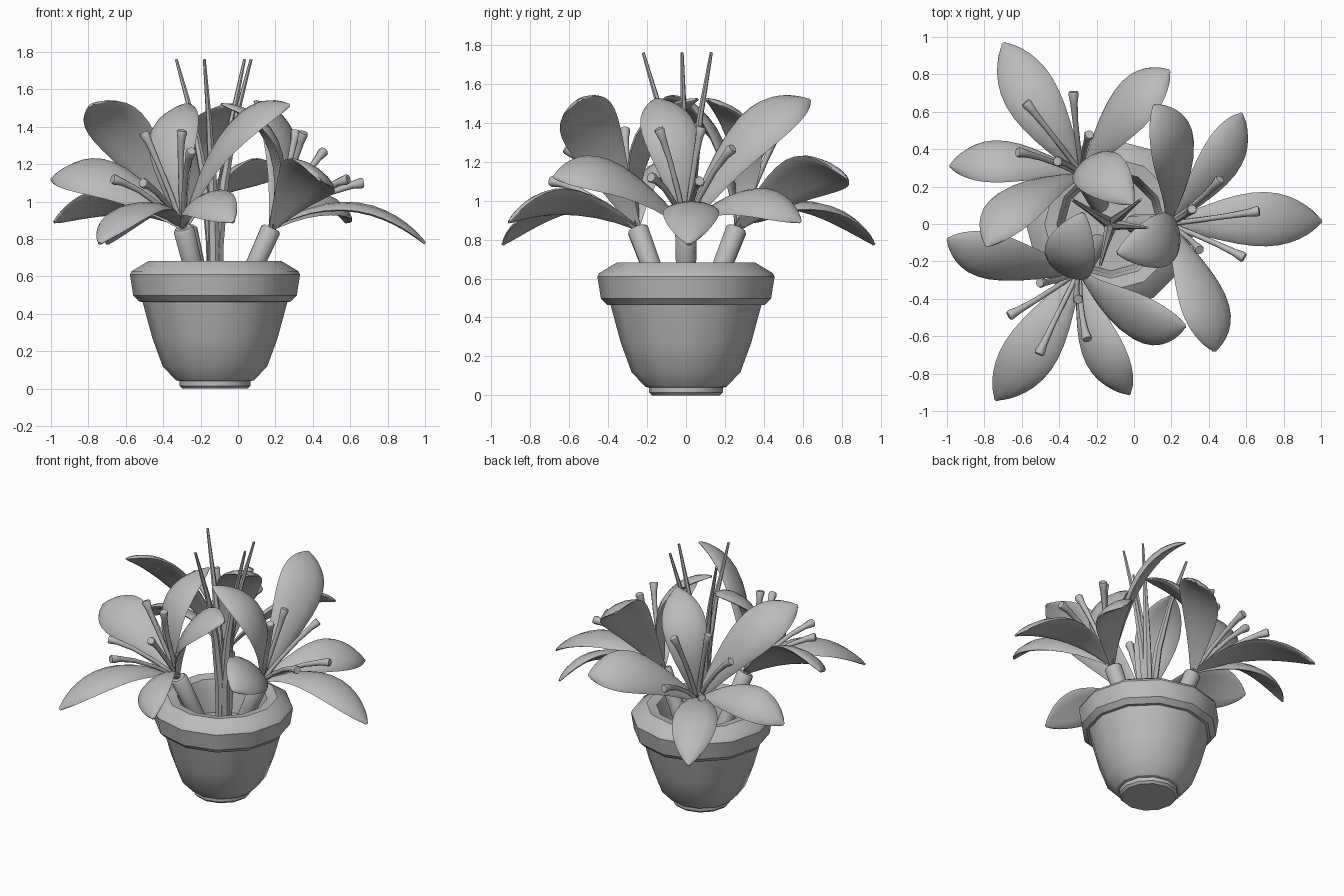
import bpy, bmesh
from math import sin, cos, pi, radians
from mathutils import Vector, Matrix

cube = bpy.data.objects.get("Cube")
if cube:
    bpy.data.objects.remove(cube, do_unlink=True)

grey = bpy.data.materials.new("plain grey")
grey.use_nodes = True
grey.diffuse_color = (0.5, 0.5, 0.5, 1)
grey.node_tree.nodes["Principled BSDF"].inputs["Base Color"].default_value = (0.5, 0.5, 0.5, 1)

CENTRE = Vector((-0.123, 0, 0))
AXIS = Vector((0.58, 0, 0.81)).normalized()


def loft(name, rings, angle=50):
    """Skin a list of closed rings of points and cap both ends."""
    bm = bmesh.new()
    loops = [[bm.verts.new(p) for p in ring] for ring in rings]
    n = len(loops[0])
    for a, b in zip(loops, loops[1:]):
        for i in range(n):
            j = (i + 1) % n
            bm.faces.new((a[i], a[j], b[j], b[i]))
    bm.faces.new(loops[0][::-1])
    bm.faces.new(loops[-1])
    bmesh.ops.recalc_face_normals(bm, faces=bm.faces)
    mesh = bpy.data.meshes.new(name)
    bm.to_mesh(mesh)
    bm.free()
    mesh.materials.append(grey)
    ob = bpy.data.objects.new(name, mesh)
    bpy.context.collection.objects.link(ob)
    bpy.ops.object.select_all(action='DESELECT')
    ob.select_set(True)
    bpy.context.view_layer.objects.active = ob
    bpy.ops.object.shade_smooth_by_angle(angle=radians(angle))
    return ob


def bezier(start, mid, end, t):
    """Quadratic curve that passes through mid at its middle."""
    ctrl = 2 * mid - (start + end) / 2
    point = start * (1 - t) ** 2 + ctrl * 2 * t * (1 - t) + end * t * t
    tangent = (ctrl - start) * (1 - t) + (end - ctrl) * t
    return point, tangent.normalized()


def tube(name, start, mid, end, radii, sides=8):
    start, mid, end = Vector(start), Vector(mid), Vector(end)
    rings = []
    for t, r in radii:
        p, d = bezier(start, mid, end, t)
        u = d.cross(Vector((0.3, 1, 0))).normalized()
        v = d.cross(u)
        rings.append([p + r * (u * cos(2 * pi * i / sides) + v * sin(2 * pi * i / sides))
                      for i in range(sides)])
    return loft(name, rings)


def petal(name, start, mid, end, half_width, steps=14, sides=12):
    """Leaf shape with a narrow base, a blunt tip and slightly drooping edges."""
    start, mid, end = Vector(start), Vector(mid), Vector(end)
    side = (end - start).cross(AXIS).normalized()
    rings = []
    for k in range(steps + 1):
        t = sin(k / steps * pi / 2)
        p, d = bezier(start, mid, end, t)
        normal = side.cross(d).normalized()
        swell = sin(pi * min(t, 0.993) ** 1.45) ** 0.68
        w = half_width * (0.14 * (1 - t) + swell)
        thick = 0.005 + 0.021 * swell
        ring = []
        for i in range(sides):
            a = 2 * pi * i / sides
            droop = w * (0.06 - 0.14 * cos(a) ** 2)
            ring.append(p + side * w * cos(a) + normal * (thick * sin(a) + droop))
        rings.append(ring)
    return loft(name, rings, 80)


# Pot: turned outline from the foot, over the rim and down to the soil
outline = [(0.175, 0), (0.19, 0.015), (0.19, 0.04), (0.21, 0.045), (0.28, 0.12),
           (0.335, 0.27), (0.387, 0.463), (0.405, 0.465), (0.437, 0.497), (0.455, 0.61),
           (0.445, 0.628), (0.355, 0.682), (0.29, 0.67), (0.27, 0.62), (0.25, 0.45)]
loft("pot", [[CENTRE + Vector((r * cos(pi * i / 6), r * sin(pi * i / 6), z)) for i in range(12)]
             for r, z in outline], 32)

# One flower: stem, five petals and five stamens
base = (0.18, 0, 0.86)
flower = [tube("flower_stem", (0.0, 0, 0.44), (0.09, 0, 0.66), base,
               [(0, 0.05), (0.5, 0.052), (0.97, 0.056), (1, 0.045)], 10)]
petals = {
    "outer_petal": ((0.61, 0.025, 0.965), (1.0, 0.015, 0.775), 0.138),
    "left_petal": ((0.44, 0.3, 1.0), (0.575, 0.59, 0.89), 0.125),
    "right_petal": ((0.36, -0.36, 1.12), (0.43, -0.68, 1.12), 0.15),
    "inner_petal": ((0.19, -0.07, 1.3), (-0.09, -0.155, 1.52), 0.135),
    "upper_petal": ((0.23, 0.33, 1.335), (0.105, 0.635, 1.515), 0.148),
}
for name, (mid, tip, width) in petals.items():
    flower.append(petal(name, base, mid, tip, width))

heads = [(0.67, 0.07, 1.1), (0.46, 0.24, 1.27), (0.59, -0.18, 1.12),
         (0.35, -0.14, 1.37), (0.31, 0.08, 1.38)]
for head in heads:
    start, end = Vector(base), Vector(head)
    mid = (start + end) / 2 + Vector((0.02, 0, 0.046))
    flower.append(tube("stamen", start, mid, end,
                       [(0, 0.014), (0.3, 0.014), (0.6, 0.015), (0.85, 0.02), (0.97, 0.028), (1, 0.024)]))

# Repeat the flower twice around the pot
for turn in (120, 236):
    spin = (Matrix.Translation(CENTRE) @ Matrix.Rotation(radians(turn), 4, 'Z')
            @ Matrix.Translation(-CENTRE))
    for part in flower:
        copy = part.copy()
        copy.matrix_world = spin
        bpy.context.collection.objects.link(copy)

# Slender shoots in the middle
for x, y in [(-0.33, 0.13), (0.035, 0.13), (0.07, -0.02), (-0.18, -0.22)]:
    tip = Vector((x, y, 1.76))
    foot = CENTRE + (tip - CENTRE) * 0.05
    foot.z = 0.44
    mid = CENTRE + (tip - CENTRE) * 0.25
    mid.z = 1.1
    tube("shoot", foot, mid, tip, [(0, 0.034), (0.25, 0.032), (0.5, 0.026), (0.75, 0.016), (1, 0.008)], 6)
